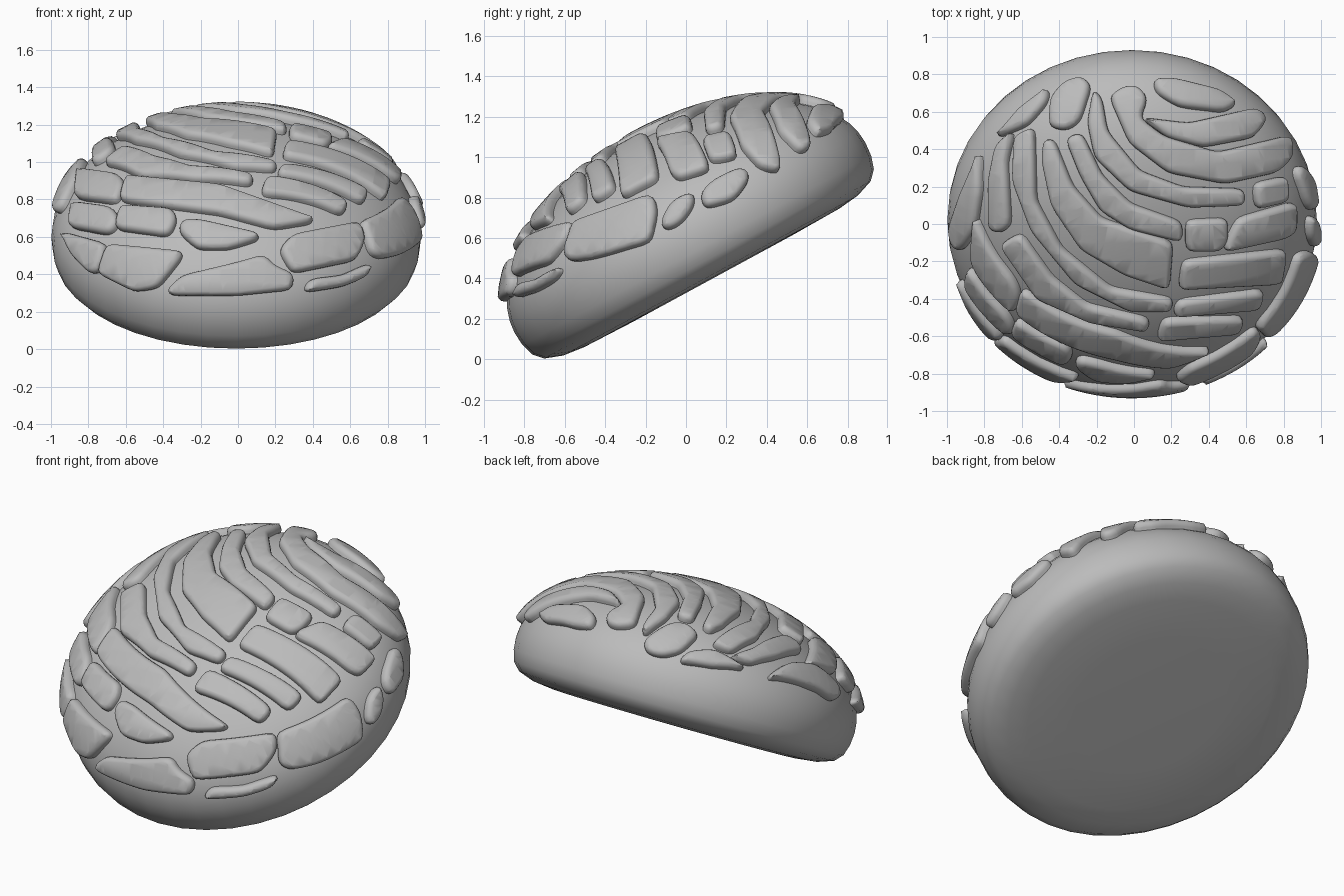
import bpy, bmesh, math
from mathutils import Matrix, Vector

cube = bpy.data.objects.get("Cube")
if cube:
    bpy.data.objects.remove(cube, do_unlink=True)

# One plain colour for everything
grey = bpy.data.materials.new("plain grey")
grey.use_nodes = True
colour = (0.5, 0.5, 0.5, 1)
grey.diffuse_color = colour
grey.node_tree.nodes["Principled BSDF"].inputs["Base Color"].default_value = colour

# The bun is a squashed dome, tipped up at the back
RADIUS, RISE, WAIST = 0.988, 0.555, 0.23
TILT = Matrix.Translation((-0.01, 0.13, 0.398)) @ Matrix.Rotation(math.radians(28.5), 4, "X")
UNTILT = TILT.inverted()
TOP, FRONT, SIDE = "top", "front", "side"


def make_object(name, bm):
    mesh = bpy.data.meshes.new(name)
    bmesh.ops.recalc_face_normals(bm, faces=bm.faces)
    bm.to_mesh(mesh)
    bm.free()
    mesh.materials.append(grey)
    for polygon in mesh.polygons:
        polygon.use_smooth = True
    bpy.context.collection.objects.link(bpy.data.objects.new(name, mesh))


def build_bun():
    profile = [(0, 0), (0.45, 0), (0.72, 0.005), (0.83, 0.018), (0.92, 0.05), (0.962, 0.095), (0.982, 0.16)]
    steps = 14
    for i in range(steps + 1):
        a = math.pi / 2 * i / steps
        profile.append((RADIUS * math.cos(a), WAIST + RISE * math.sin(a)))
    bm = bmesh.new()
    verts = [bm.verts.new((r, 0, z)) for r, z in profile]
    edges = [bm.edges.new(pair) for pair in zip(verts, verts[1:])]
    bmesh.ops.spin(bm, geom=verts + edges, axis=(0, 0, 1), cent=(0, 0, 0),
                   angle=math.tau, steps=40, use_duplicate=False)
    bmesh.ops.remove_doubles(bm, verts=bm.verts, dist=0.0005)
    bm.transform(TILT)
    make_object("bun", bm)


def to_chart(view, a, b):
    """Drop a drawn point onto the dome; return its flat polar chart position."""
    start, ray = {
        TOP: (Vector((a, b, 3)), Vector((0, 0, -1))),
        FRONT: (Vector((a, -3, b)), Vector((0, 1, 0))),
        SIDE: (Vector((3, a, b)), Vector((-1, 0, 0))),
    }[view]
    swell = 1.035
    squash = Vector((1 / RADIUS, 1 / RADIUS, 1 / RISE)) / swell
    o = (UNTILT @ start - Vector((0, 0, WAIST))) * squash
    d = (UNTILT.to_3x3() @ ray) * squash
    half = o.dot(d) / d.dot(d)
    disc = half * half - (o.dot(o) - 1) / d.dot(d)
    p = (o + d * (-half - math.sqrt(max(disc, 0)))).normalized()
    flat = Vector((p.x, p.y))
    return flat.normalized() * math.acos(p.z) if flat.length > 0.0001 else flat


def on_dome(v):
    """Wrap a chart point (x, y, height) back over the dome."""
    t, f = math.hypot(v.x, v.y), math.atan2(v.y, v.x)
    unit = Vector((math.sin(t) * math.cos(f), math.sin(t) * math.sin(f), math.cos(t)))
    size = Vector((RADIUS, RADIUS, RISE))
    normal = Vector(u / s for u, s in zip(unit, size)).normalized()
    return TILT @ (unit * size + normal * v.z + Vector((0, 0, WAIST)))


def soften(points):
    """Cut every corner by a limited amount."""
    result = []
    for i, p in enumerate(points):
        for q in (points[i - 1], points[(i + 1) % len(points)]):
            gap = q - p
            result.append(p + gap * min(0.25, 0.022 / max(gap.length, 0.001)))
    return result


def inward_room(ring, side):
    """For each outline point: its inward direction and the largest disc that fits there."""
    rooms = []
    for i, p in enumerate(ring):
        along = (ring[(i + 1) % len(ring)] - ring[i - 1]).normalized()
        inward = Vector((-along.y, along.x)) * side
        room = 1
        for q in ring:
            reach = inward.dot(q - p)
            if reach > 0.0001:
                room = min(room, (q - p).length_squared / (2 * reach))
        rooms.append((inward, room))
    return rooms


def crust(name, view, *outline):
    points = soften(soften([Vector(p) / 100 for p in outline]))
    dense = []
    for p, q in zip(points, points[1:] + points[:1]):
        n = max(1, round((q - p).length / 0.04))
        dense += [p.lerp(q, i / n) for i in range(n)]
    ring = [to_chart(view, *p) for p in dense]
    count = len(ring)
    turn = sum(p.x * q.y - p.y * q.x for p, q in zip(ring, ring[1:] + ring[:1]))
    rooms = inward_room(ring, 1 if turn > 0 else -1)
    mid = sum(ring, Vector((0, 0))) / count
    scale = math.hypot(RADIUS * math.cos(mid.length), RISE * math.sin(mid.length))
    bm = bmesh.new()
    loops = []
    # Rounded pillow edge: inset and height of each ring
    for inset, height in ((-0.006, -0.04), (-0.006, 0.014), (-0.002, 0.028), (0.006, 0.038), (0.018, 0.045)):
        loop = []
        for p, (inward, room) in zip(ring, rooms):
            q = p + inward * min(inset / scale, room * 0.65)
            loop.append(bm.verts.new((q.x, q.y, height)))
        loops.append(loop)
    for low, high in zip(loops, loops[1:]):
        for i in range(count):
            j = (i + 1) % count
            bm.faces.new((low[i], low[j], high[j], high[i]))
    cap = bm.faces.new(loops[-1])
    bmesh.ops.triangulate(bm, faces=[cap])
    # Grid cuts let the cap follow the curve of the bun
    for normal in ((1, 0, 0), (0, 1, 0)):
        for k in range(-18, 19):
            bmesh.ops.bisect_plane(bm, geom=bm.verts[:] + bm.edges[:] + bm.faces[:],
                                   dist=0.0005, plane_co=Vector(normal) * k * 0.09, plane_no=normal)
    for v in bm.verts:
        v.co = on_dome(v.co)
    make_object("crust_" + name, bm)


build_bun()

# Long curved strips sweeping over the crown (hundredths of a unit)
crust("strip_front", FRONT, (-64, 82), (-61, 92), (-10, 87), (41, 69), (39, 67), (20, 64), (-10, 72), (-63, 79))
crust("strip_second", TOP, (-73, -11), (-62, -5), (-45, -29), (-26, -44), (8, -52), (7, -58),
      (-24, -53), (-53, -40))
crust("strip_third", TOP, (-65, 48), (-55, 53), (-54, 13), (-40, -13), (-13, -35), (21, -41), (20, -47),
      (-2, -47), (-32, -32), (-56, -3), (-66, 24))
crust("strip_wide", TOP, (-49, 46), (-44, 46), (-34, 21), (-18, 3), (21, -10), (19, -35), (-5, -27),
      (-29, -13), (-45, 11), (-50, 35))
crust("strip_fifth", TOP, (-37, 47), (-29, 50), (-18, 27), (-2, 11), (26, 1), (26, -9), (-2, -2),
      (-18, 8), (-29, 27))
crust("strip_sixth", TOP, (-22, 73), (-18, 69), (-15, 51), (3, 29), (27, 20), (60, 19), (60, 11), (30, 10),
      (-2, 19), (-21, 37), (-25, 56))
crust("strip_back", TOP, (-13, 70), (-5, 75), (2, 75), (7, 69), (3, 58), (16, 48), (46, 39), (84, 48),
      (86, 37), (78, 29), (50, 23), (19, 29), (-2, 45))
crust("strip_hook", TOP, (5, 58), (30, 55), (66, 63), (72, 57), (65, 48), (38, 43), (19, 48))
crust("strip_lens", TOP, (11, 79), (22, 79), (46, 73), (56, 66), (49, 62), (25, 65), (13, 72))

# Left rim pieces
crust("left_rim_low", TOP, (-84, 39), (-94, 16), (-100, -2), (-98, -12), (-94, -14), (-87, -3), (-84, 17))
crust("left_rim_high", TOP, (-66, 51), (-70, 34), (-68, 0), (-73, -4), (-79, -2), (-79, 24), (-75, 43))
crust("left_back_wedge", TOP, (-74, 49), (-62, 63), (-47, 74), (-48, 67), (-58, 55), (-72, 49))
crust("left_back_blob", TOP, (-29, 80), (-24, 76), (-30, 57), (-37, 52), (-46, 54), (-45, 69), (-38, 77))

# Right side blocks
crust("right_block_small", TOP, (66, 22), (83, 26), (84, 13), (67, 9))
crust("right_block_inner", TOP, (29, 2), (51, 3), (51, -8), (47, -14), (29, -14))
crust("right_block_upper", TOP, (57, 3), (88, 12), (88, -3), (83, -7), (51, -14), (50, -11))
crust("right_block_middle", TOP, (27, -20), (83, -14), (80, -32), (25, -35))
crust("right_block_lower", TOP, (24, -42), (71, -36), (68, -46), (22, -50))
crust("right_block_front", TOP, (16, -52), (60, -51), (57, -59), (13, -63))

# Right rim pieces
crust("right_rim_oval", SIDE, (8, 82), (14, 88), (26, 94), (31, 93), (31, 88), (24, 79), (10, 75))
crust("right_rim_leaf", SIDE, (-12, 68), (-7, 77), (0, 81), (4, 81), (3, 75), (-3, 67), (-10, 64))
crust("right_rim_large", SIDE, (-61, 52), (-56, 67), (-17, 81), (-15, 73), (-18, 58), (-45, 50), (-58, 48))
crust("right_rim_front", FRONT, (23, 52), (30, 60), (66, 67), (69, 58), (64, 47), (30, 40))
crust("right_rim_sliver", FRONT, (37, 31), (40, 36), (57, 38), (70, 44), (72, 43), (69, 38), (57, 33), (39, 30))

# Front left blocks
crust("left_block_upper", FRONT, (-87, 96), (-66, 93), (-62, 88), (-66, 78), (-89, 81))
crust("left_block_outer", FRONT, (-90, 78), (-69, 75), (-65, 68), (-70, 61), (-92, 65))
crust("left_block_inner", FRONT, (-64, 76), (-36, 74), (-34, 68), (-38, 60), (-67, 64))
crust("front_block_middle", FRONT, (-30, 68), (-21, 68), (10, 61), (11, 58), (-5, 53), (-22, 53), (-32, 62))
crust("left_block_wedge", FRONT, (-96, 62), (-72, 55), (-76, 41), (-80, 40), (-90, 50))
crust("left_block_low", FRONT, (-71, 55), (-31, 51), (-32, 47), (-44, 32), (-56, 30), (-76, 40))
crust("front_block_low", FRONT, (-38, 31), (-30, 38), (0, 45), (14, 49), (20, 43), (30, 39), (29, 31),
      (0, 28), (-36, 28))
